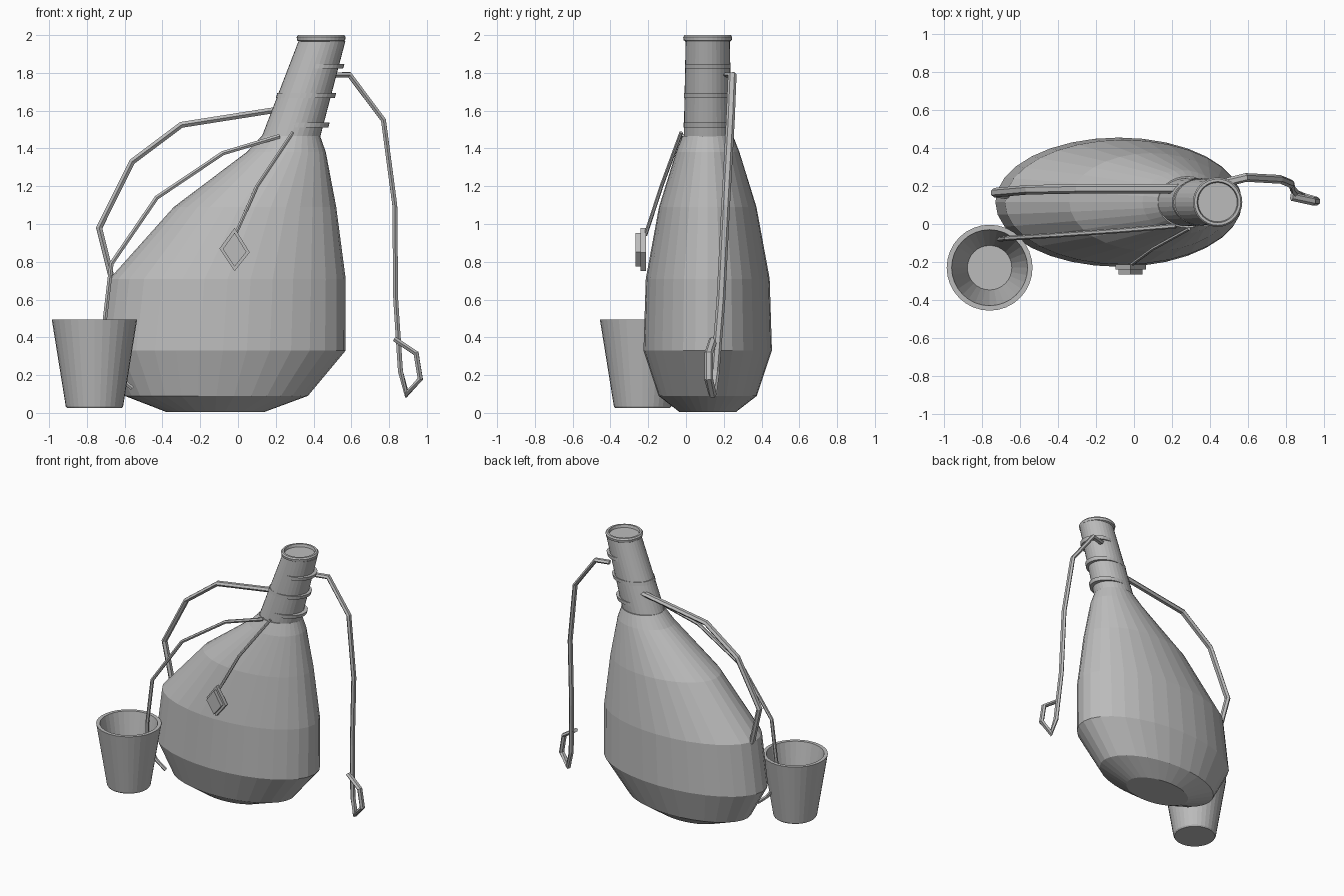
import bpy, bmesh, math
from mathutils import Vector

if "Cube" in bpy.data.objects:
    bpy.data.objects.remove(bpy.data.objects["Cube"])

grey = bpy.data.materials.new("plain grey")
grey.diffuse_color = (0.5, 0.5, 0.5, 1)
grey.use_nodes = True
grey.node_tree.nodes["Principled BSDF"].inputs["Base Color"].default_value = grey.diffuse_color


def finish(bm, name):
    bmesh.ops.recalc_face_normals(bm, faces=bm.faces)
    me = bpy.data.meshes.new(name)
    bm.to_mesh(me)
    bm.free()
    me.materials.append(grey)
    ob = bpy.data.objects.new(name, me)
    bpy.context.collection.objects.link(ob)
    return ob


def skin(name, rings):
    """Join rings of points into a capped skin."""
    bm = bmesh.new()
    vs = [[bm.verts.new(p) for p in r] for r in rings]
    n = len(vs[0])
    for a, b in zip(vs, vs[1:]):
        for i in range(n):
            j = (i + 1) % n
            bm.faces.new((a[i], a[j], b[j], b[i]))
    bm.faces.new(vs[0])
    bm.faces.new(vs[-1])
    return finish(bm, name)


def loft(name, sections, n=32):
    """Sections are (z, centre x, centre y, radius x, radius y)."""
    ang = [2 * math.pi * i / n for i in range(n)]
    return skin(name, [[(cx + rx * math.cos(a), cy + ry * math.sin(a), z) for a in ang]
                       for z, cx, cy, rx, ry in sections])


def tube(name, path, ra, rb, n=6):
    """Six-sided tube: ra is the half width in the bend plane, rb across it."""
    pts = [Vector(p) for p in path]
    rings = []
    for i, p in enumerate(pts):
        d0 = (p - pts[max(i - 1, 0)]).normalized()
        d1 = (pts[min(i + 1, len(pts) - 1)] - p).normalized()
        t = (d0 + d1).normalized()
        miter = min(1.5, 1 / max(0.3, t.dot(d1 if d1.length else d0)))
        side = Vector((0, 1, 0))
        side = (side - side.dot(t) * t).normalized()
        nor = t.cross(side)
        rings.append([p + side * rb * math.cos(a) + nor * ra * miter * math.sin(a)
                      for a in (2 * math.pi * k / n for k in range(n))])
    return skin(name, rings)


# Lopsided flattened bottle body
CY = 0.115
body = [(0.005, -0.12, 0.26, 0.15), (0.09, -0.115, 0.485, 0.26), (0.33, -0.08, 0.65, 0.34),
        (0.71, -0.055, 0.625, 0.328), (1.09, 0.09, 0.43, 0.258), (1.38, 0.255, 0.21, 0.168),
        (1.465, 0.28, 0.155, 0.135)]
loft("body", [(z, cx, CY, rx, ry) for z, cx, rx, ry in body])

# Leaning neck with lip and three bands
loft("neck", [(1.43, 0.27, CY, 0.145, 0.125), (1.46, 0.28, CY, 0.155, 0.127),
              (1.97, 0.445, CY, 0.124, 0.117)])
lip = [(1.965, 0.115), (1.972, 0.127), (1.99, 0.13), (2.0, 0.122), (2.0, 0.108), (1.98, 0.103)]
loft("lip", [(z, 0.44, CY, r, r) for z, r in lip])
for k, (z, cx, rx, ry) in enumerate([(1.525, 0.32, 0.162, 0.127), (1.68, 0.36, 0.156, 0.126),
                                     (1.835, 0.43, 0.13, 0.121)]):
    loft("neck_band_%d" % (k + 1), [(z - 0.013, cx - 0.004, CY, rx, ry),
                                    (z + 0.013, cx + 0.004, CY, rx, ry)])

# Handle from the neck to the shoulder
tube("handle", [(0.24, 0.185, 1.61), (-0.30, 0.185, 1.525), (-0.56, 0.18, 1.33),
                (-0.735, 0.165, 0.98), (-0.665, 0.155, 0.70)], 0.018, 0.025)

# Cord running to the cup and out to the foot of the body
tube("cup_cord", [(0.22, -0.01, 1.465), (-0.08, -0.035, 1.375), (-0.43, -0.06, 1.14),
                  (-0.67, -0.075, 0.79), (-0.71, -0.08, 0.45), (-0.71, -0.08, 0.3),
                  (-0.63, -0.08, 0.19), (-0.56, -0.07, 0.13)], 0.013, 0.013)

# Cord with a kite-shaped tag
tube("tag_cord", [(0.29, -0.025, 1.485), (0.10, -0.13, 1.20), (-0.015, -0.215, 0.94)],
     0.01, 0.01)


def kite(y, s):
    return [(-0.018 + s * x, y, 0.86 + s * z)
            for x, z in ((0, 0.12), (0.08, -0.01), (0, -0.11), (-0.08, 0.01))]


skin("tag", [kite(-0.212, 1), kite(-0.24, 1)])
skin("tag_face", [kite(-0.24, 0.78), kite(-0.267, 0.78)])

# Hanging strap ending in an open hook
tube("hook_strap", [(0.49, 0.22, 1.79), (0.59, 0.245, 1.79), (0.77, 0.235, 1.55),
                    (0.83, 0.21, 1.10), (0.835, 0.185, 0.60), (0.86, 0.155, 0.22),
                    (0.893, 0.14, 0.10), (0.965, 0.12, 0.18), (0.943, 0.12, 0.315),
                    (0.83, 0.145, 0.39)], 0.015, 0.023)

# Open tapered cup
cup = [(0.025, 0.145), (0.035, 0.152), (0.495, 0.226), (0.495, 0.2), (0.08, 0.117)]
loft("cup", [(z, -0.76, -0.23, r, r) for z, r in cup])
